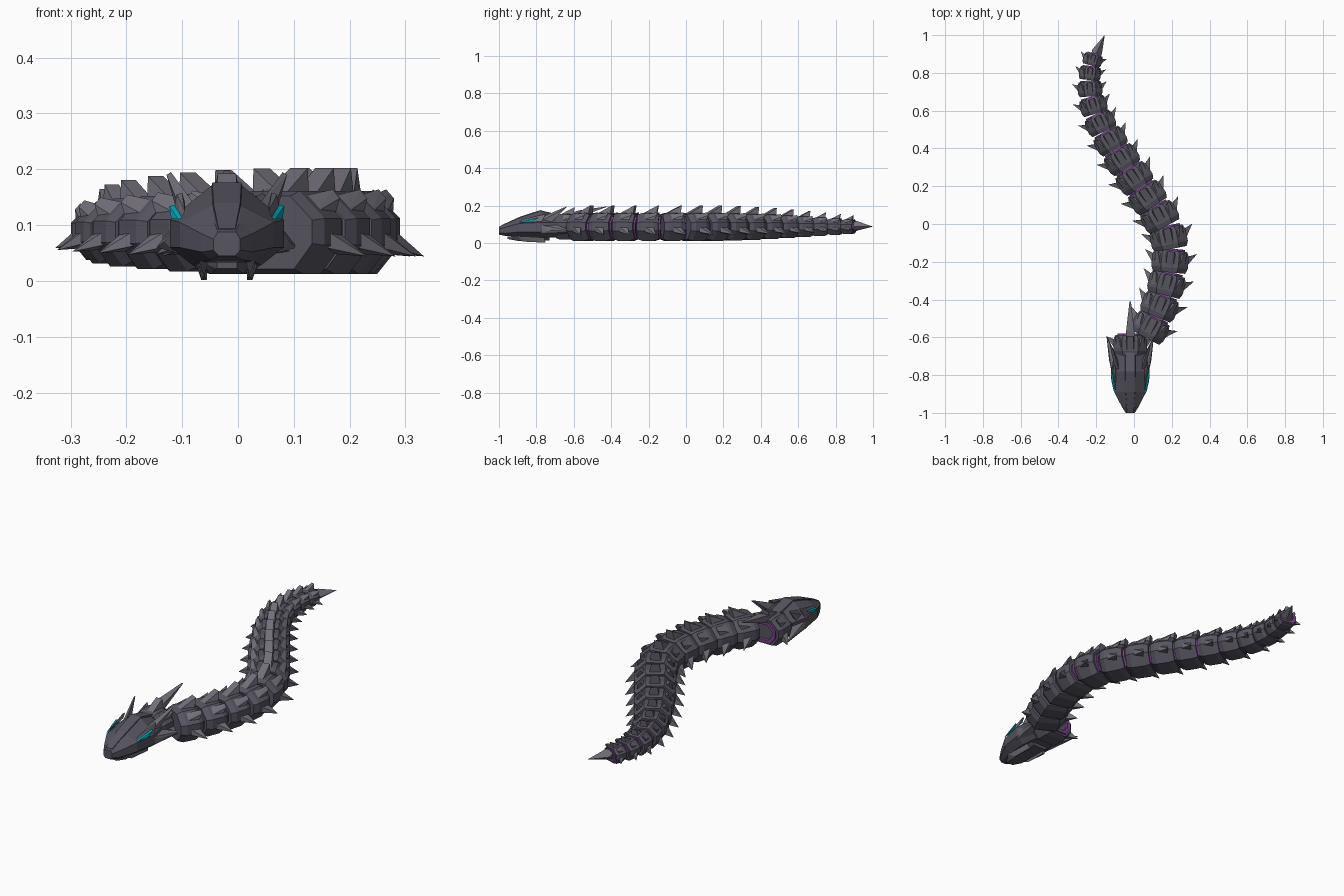
import bpy, bmesh, math
from mathutils import Vector, Matrix

def material(name, col):
    m = bpy.data.materials.new(name)
    m.diffuse_color = (*col, 1)
    return m

ARMOR = material("dark_armor", (0.095, 0.09, 0.118))
SPIKE = material("spike_grey", (0.17, 0.16, 0.195))
CORE = material("purple_joint", (0.2, 0.06, 0.27))
EYE = material("teal_eye", (0.0, 0.45, 0.55))
ZC = 0.088

def hull(bm, pts):
    """Add the convex hull of the points."""
    vs = [bm.verts.new(p) for p in pts]
    bmesh.ops.convex_hull(bm, input=vs)

def loft(bm, rings):
    """Skin a row of equal-length point rings and cap the ends."""
    vr = [[bm.verts.new(p) for p in r] for r in rings]
    n = len(vr[0])
    for a, b in zip(vr, vr[1:]):
        for i in range(n):
            j = (i + 1) % n
            bm.faces.new((a[i], a[j], b[j], b[i]))
    bm.faces.new(vr[0][::-1])
    bm.faces.new(vr[-1])

def finish(name, bm, mat, matrix=None):
    if matrix:
        bm.transform(matrix)
    bmesh.ops.recalc_face_normals(bm, faces=bm.faces)
    me = bpy.data.meshes.new(name)
    bm.to_mesh(me)
    bm.free()
    me.materials.append(mat)
    ob = bpy.data.objects.new(name, me)
    bpy.context.collection.objects.link(ob)
    return ob

def octagon(y, k):
    """Body cross-section: local x sideways, z about the spine."""
    half = [(0.046, 0.073), (0.097, 0.024), (0.097, -0.024), (0.055, -0.076)]
    pts = half + [(-x, z) for x, z in half[::-1]]
    return [(x * k, y, z * k) for x, z in pts]

def segment(i, pos, direction, s):
    ang = math.atan2(-direction.x, direction.y)
    mat = Matrix.Translation(pos) @ Matrix.Rotation(ang, 4, 'Z') @ Matrix.Scale(s, 4)
    # armour ring, flared in the middle
    bm = bmesh.new()
    loft(bm, [octagon(-0.06, 0.88), octagon(-0.034, 1), octagon(0.03, 1), octagon(0.056, 0.88)])
    finish(f"body_plate_{i}", bm, ARMOR, mat)
    # purple joint behind each ring, with a dark inner end
    bm = bmesh.new()
    loft(bm, [octagon(0.04, 0.75), octagon(0.066, 0.75), octagon(0.066, 0.55), octagon(0.05, 0.5)])
    finish(f"body_joint_{i}", bm, CORE, mat)
    # back fin, shoulder fins and side spikes
    bm = bmesh.new()
    hull(bm, [(sx * w, y, z) for sx in (1, -1)
              for w, y, z in ((0.02, -0.035, 0.07), (0.026, 0.04, 0.066), (0.018, 0.05, 0.114))])
    for sx in (1, -1):
        hull(bm, [(sx * x, y, z) for x, y, z in
                  ((0.05, -0.03, 0.064), (0.08, -0.03, 0.036), (0.05, 0.03, 0.06),
                   (0.084, 0.03, 0.03), (0.07, 0.048, 0.076), (0.084, 0.048, 0.06))])
        hull(bm, [(sx * x, y, z) for x, y, z in
                  ((0.09, -0.02, 0.004), (0.09, -0.02, -0.028), (0.09, 0.03, 0.0),
                   (0.085, 0.03, -0.04), (0.138, 0.05, -0.044))])
    finish(f"body_spikes_{i}", bm, SPIKE, mat)

# winding body
path = [Vector((x, y, ZC)) for x, y in (
    (0.04, -0.63), (0.10, -0.52), (0.15, -0.40), (0.182, -0.28), (0.195, -0.16), (0.18, -0.05),
    (0.128, 0.055), (0.065, 0.15), (0.003, 0.24), (-0.06, 0.335), (-0.125, 0.44), (-0.172, 0.52),
    (-0.208, 0.60), (-0.23, 0.68), (-0.236, 0.75), (-0.232, 0.81), (-0.222, 0.86), (-0.205, 0.91))]

def at(s):
    for a, b in zip(path, path[1:]):
        d = (b - a).length
        if s <= d or b is path[-1]:
            return a.lerp(b, s / d)
        s -= d

total = sum((b - a).length for a, b in zip(path, path[1:]))
s, i = 0.095, 1
while s < total - 0.03:
    k = 1 - 0.52 * (max(0, s - 0.75) / (total - 0.75)) ** 1.9
    segment(i, at(s), at(s + 0.04) - at(max(0, s - 0.04)), k)
    s += 0.123 * k
    i += 1

# straight neck ring behind the head
segment(0, Vector((-0.02, -0.64, ZC)), Vector((0, 1, 0)), 0.92)

# pointed tail tip
bm = bmesh.new()
hull(bm, [(0.02, 0, 0.02), (-0.02, 0, 0.02), (0.02, 0, -0.02), (-0.02, 0, -0.02),
          (0.028, 0.04, 0), (-0.028, 0.04, 0), (0, 0.04, 0.03), (0, 0.04, -0.022), (0, 0.137, 0)])
finish("tail_tip", bm, SPIKE, Matrix.Translation((-0.212, 0.876, ZC)) @ Matrix.Rotation(-0.43, 4, 'Z'))

HEAD = Matrix.Translation((-0.02, 0, 0))

# skull: y, half width, bottom, side low, side high, top, top half width
bm = bmesh.new()
rings = []
for y, w, b, lo, hi, t, tw in ((-1.0, 0.024, 0.045, 0.055, 0.075, 0.088, 0.016),
                               (-0.965, 0.046, 0.038, 0.052, 0.085, 0.103, 0.022),
                               (-0.89, 0.084, 0.034, 0.06, 0.105, 0.135, 0.026),
                               (-0.78, 0.102, 0.028, 0.06, 0.11, 0.172, 0.026),
                               (-0.69, 0.085, 0.03, 0.06, 0.11, 0.145, 0.026)):
    half = [(tw, t), (w, hi), (w, lo), (w * 0.6, b)]
    rings.append([(x, y, z) for x, z in half + [(-x, z) for x, z in half[::-1]]])
loft(bm, rings)
finish("skull", bm, ARMOR, HEAD)

# raised strip along the snout
bm = bmesh.new()
loft(bm, [[(w, y, z), (-w, y, z), (-w * 1.2, y, z - 0.02), (w * 1.2, y, z - 0.02)] for w, y, z in
          ((0.015, -0.99, 0.094), (0.024, -0.89, 0.14), (0.026, -0.78, 0.176), (0.024, -0.68, 0.152))])
finish("snout_ridge", bm, ARMOR, HEAD)

# lower jaw
bm = bmesh.new()
hull(bm, [(sx * x, y, z) for sx in (1, -1) for x, y, z in
          ((0.018, -0.955, 0.022), (0.018, -0.955, 0.034), (0.03, -0.9, 0.012), (0.045, -0.9, 0.034),
           (0.035, -0.73, 0.014), (0.06, -0.73, 0.04))])
finish("lower_jaw", bm, ARMOR, HEAD)

# head horns, cheek fins, brow blades, jaw fangs and eyes, mirrored
parts = {
    "head_horn": ((0.06, -0.77, 0.14), (0.08, -0.77, 0.12), (0.065, -0.72, 0.125),
                  (0.085, -0.72, 0.11), (0.1, -0.64, 0.195), (0.108, -0.64, 0.19)),
    "cheek_fin": ((0.095, -0.8, 0.1), (0.09, -0.8, 0.05), (0.08, -0.7, 0.1),
                  (0.07, -0.7, 0.045), (0.112, -0.72, 0.07), (0.126, -0.59, 0.06)),
    "brow_blade": ((0.075, -0.88, 0.125), (0.082, -0.88, 0.112), (0.075, -0.77, 0.14),
                   (0.097, -0.77, 0.115), (0.08, -0.75, 0.158), (0.09, -0.75, 0.155)),
    "jaw_fang": ((0.035, -0.93, 0.035), (0.05, -0.9, 0.035), (0.036, -0.76, 0.03),
                 (0.055, -0.76, 0.03), (0.036, -0.75, 0.002), (0.046, -0.75, 0.002), (0.04, -0.87, 0.008)),
    "eye": ((0.08, -0.89, 0.114), (0.086, -0.89, 0.11), (0.084, -0.83, 0.112),
            (0.1, -0.83, 0.112), (0.094, -0.79, 0.136), (0.103, -0.79, 0.134)),
}
for name, pts in parts.items():
    for side, sx in (("right", 1), ("left", -1)):
        bm = bmesh.new()
        hull(bm, [(sx * x, y, z) for x, y, z in pts])
        finish(f"{name}_{side}", bm, EYE if name == "eye" else SPIKE, HEAD)

# long crest spike sweeping back over the neck
bm = bmesh.new()
hull(bm, [(sx * x, y, z) for sx in (1, -1) for x, y, z in
          ((0.02, -0.66, 0.15), (0.02, -0.6, 0.13), (0.022, -0.57, 0.175), (0.004, -0.41, 0.198))])
finish("crest_spike", bm, SPIKE, HEAD)
